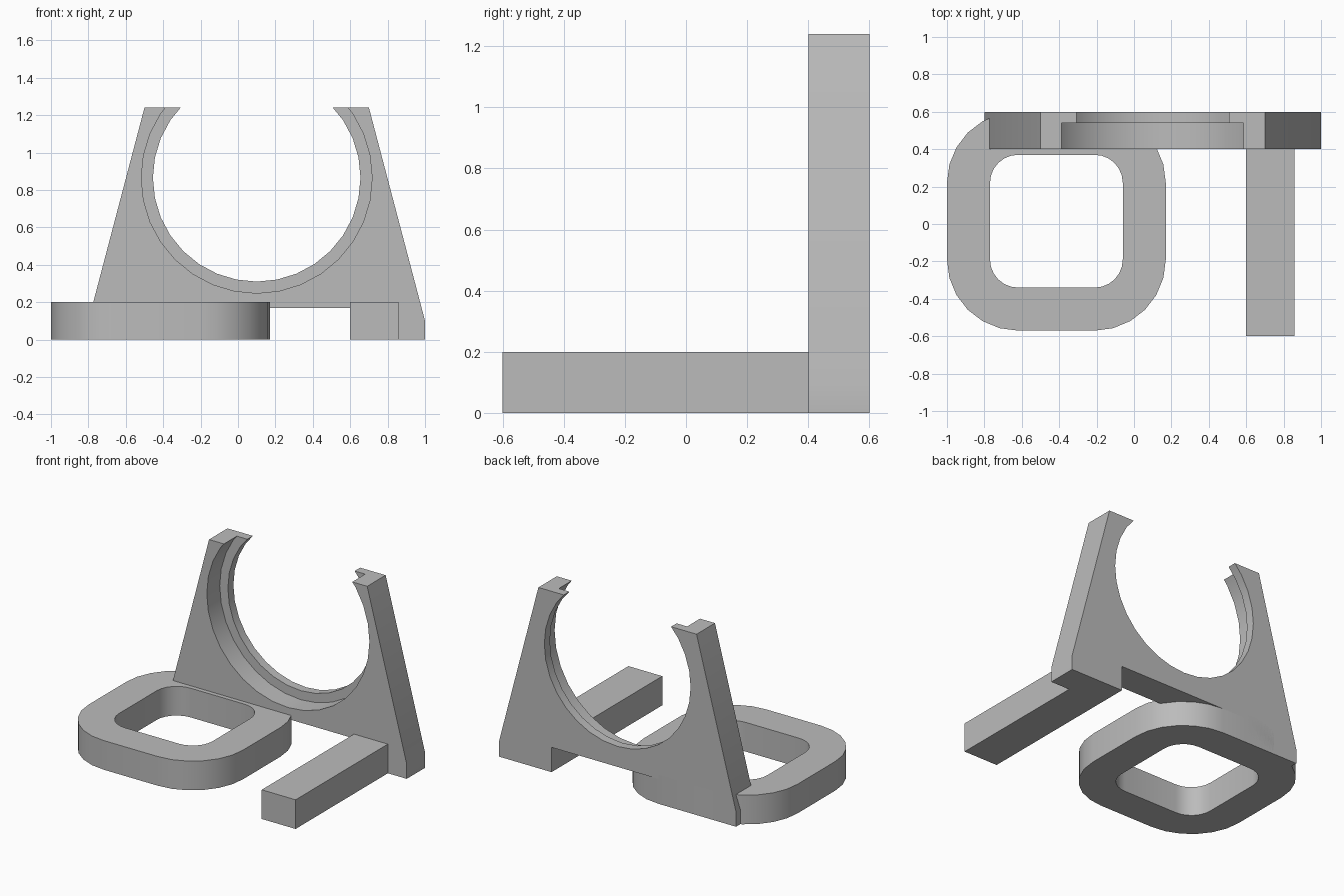
import bpy, bmesh
from math import sin, cos, radians, pi

if "Cube" in bpy.data.objects:
    bpy.data.objects.remove(bpy.data.objects["Cube"], do_unlink=True)

GREY = bpy.data.materials.new("plain_grey")
GREY.use_nodes = True
GREY.diffuse_color = (0.5, 0.5, 0.5, 1)
GREY.node_tree.nodes["Principled BSDF"].inputs["Base Color"].default_value = (0.5, 0.5, 0.5, 1)


def finish(name, bm):
    """Clean the mesh, turn it into an object and shade it."""
    bmesh.ops.remove_doubles(bm, verts=bm.verts, dist=1e-5)
    bmesh.ops.recalc_face_normals(bm, faces=bm.faces)
    mesh = bpy.data.meshes.new(name)
    bm.to_mesh(mesh)
    bm.free()
    mesh.materials.append(GREY)
    obj = bpy.data.objects.new(name, mesh)
    bpy.context.collection.objects.link(obj)
    bpy.ops.object.select_all(action='DESELECT')
    obj.select_set(True)
    bpy.context.view_layer.objects.active = obj
    bpy.ops.object.shade_smooth_by_angle(angle=radians(30))
    return obj


def bridge(bm, a, b):
    """Join two matching loops, skipping the stretches where they coincide."""
    n = len(a)
    for i in range(n):
        j = (i + 1) % n
        corners = []
        for v in (a[i], a[j], b[j], b[i]):
            if all((v.co - c.co).length > 1e-6 for c in corners):
                corners.append(v)
        if len(corners) > 2:
            bm.faces.new(corners)


# Upright plate: tapered outline with a stepped round seat open at the top
CX, CZ, TOP = 0.1, 0.865, 1.24


def plate_outline(r):
    step = 2 * pi / 32
    a, b = 3 * step, 4 * step
    t = (TOP - CZ - r * sin(a)) / (r * (sin(b) - sin(a)))
    end = r * (cos(a) + t * (cos(b) - cos(a)))
    arc = [(CX + r * cos(k * step), CZ + r * sin(k * step)) for k in range(3, -20, -1)]
    right = [(0.4, 0.17), (0.5, 0.17), (0.5, 0), (0.9, 0), (0.9, 0.1), (0.6, TOP)]
    right = right[1:]
    left = [(CX - x, z) for x, z in reversed(right)]
    return left + [(CX + x, z) for x, z in right] + [(CX + end, TOP)] + arc + [(CX - end, TOP)]


bm = bmesh.new()
loops = [[bm.verts.new((x, y, z)) for x, z in plate_outline(r)]
         for y, r in ((0.4, 0.617), (0.54, 0.617), (0.54, 0.555), (0.6, 0.555))]
for lower, upper in zip(loops, loops[1:]):
    bridge(bm, lower, upper)
bm.faces.new(loops[0])
bm.faces.new(loops[-1])
finish("upright_plate", bm)


# Rounded square base ring
def rounded_square(half, radius, steps=6):
    pts = []
    for q in range(4):
        sx, sy = ((1, 1), (-1, 1), (-1, -1), (1, -1))[q]
        for k in range(steps + 1):
            a = (q + k / steps) * pi / 2
            pts.append((-0.415 + sx * (half - radius) + radius * cos(a),
                        0.015 + sy * (half - radius) + radius * sin(a)))
    return pts


bm = bmesh.new()
loops = [[bm.verts.new((x, y, z)) for x, y in rounded_square(half, r)]
         for half, r, z in ((0.585, 0.38, 0), (0.585, 0.38, 0.2),
                            (0.355, 0.15, 0.2), (0.355, 0.15, 0))]
for i in range(4):
    bridge(bm, loops[i], loops[(i + 1) % 4])
finish("base_ring", bm)

# Straight foot bar
bm = bmesh.new()
bmesh.ops.create_cube(bm, size=1)
bmesh.ops.scale(bm, vec=(0.257, 1.0, 0.2), verts=bm.verts)
bmesh.ops.translate(bm, vec=(0.7285, -0.1, 0.1), verts=bm.verts)
finish("foot_bar", bm)
